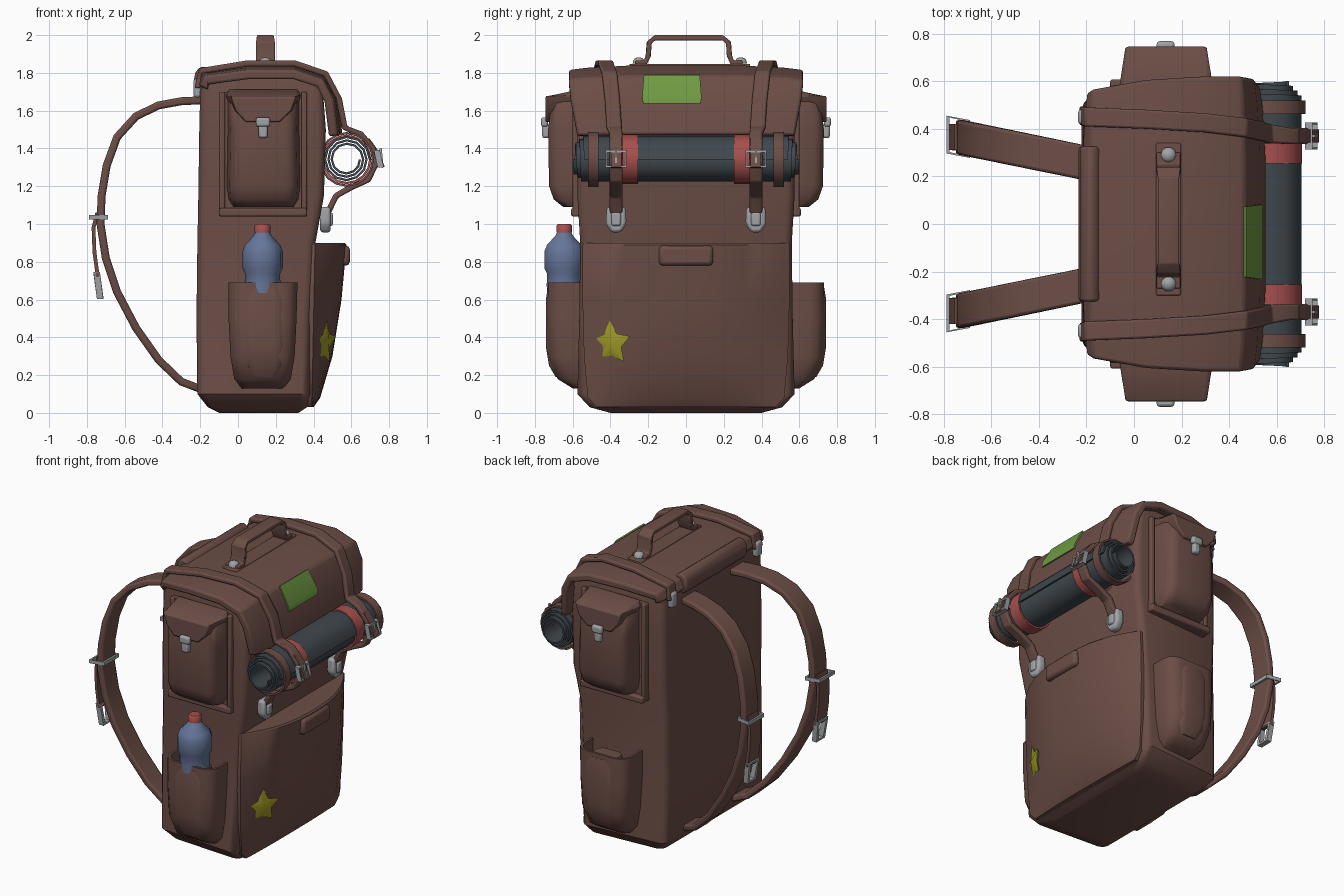
import bpy, bmesh
from math import sin, cos, pi, radians
from mathutils import Vector

if "Cube" in bpy.data.objects:
    bpy.data.objects.remove(bpy.data.objects["Cube"], do_unlink=True)


def material(name, rgb):
    m = bpy.data.materials.new(name)
    m.use_nodes = True
    m.diffuse_color = (*rgb, 1)
    m.node_tree.nodes["Principled BSDF"].inputs["Base Color"].default_value = (*rgb, 1)
    return m


BROWN = material("brown_canvas", (0.15, 0.075, 0.062))
SLATE = material("slate_mat", (0.05, 0.064, 0.074))
RED = material("red", (0.38, 0.08, 0.075))
GREEN = material("green_patch", (0.16, 0.32, 0.055))
YELLOW = material("yellow_star", (0.36, 0.33, 0.02))
BLUE = material("blue_bottle", (0.13, 0.18, 0.32))
METAL = material("grey_metal", (0.36, 0.37, 0.38))
built = []


def mesh(name, verts, faces, mat, bevel=0):
    bm = bmesh.new()
    vs = [bm.verts.new(v) for v in verts]
    for f in faces:
        bm.faces.new([vs[i] for i in f])
    bmesh.ops.recalc_face_normals(bm, faces=bm.faces)
    me = bpy.data.meshes.new(name)
    bm.to_mesh(me)
    bm.free()
    me.materials.append(mat)
    ob = bpy.data.objects.new(name, me)
    bpy.context.collection.objects.link(ob)
    if bevel:
        b = ob.modifiers.new("soft_edges", "BEVEL")
        b.width, b.segments = bevel, 2
    built.append(ob)


def loft(name, rings, mat, bevel=0, closed=False):
    n, k = len(rings[0]), len(rings)
    verts = [p for r in rings for p in r]
    faces = []
    for i in range(k if closed else k - 1):
        a, b = i * n, (i + 1) % k * n
        faces += [(a + j, a + (j + 1) % n, b + (j + 1) % n, b + j) for j in range(n)]
    if not closed:
        faces += [tuple(range(n)), tuple(range((k - 1) * n, k * n))]
    mesh(name, verts, faces, mat, bevel)


def rounded(z, x0, x1, y0, y1, r):
    """Rounded rectangle at height z."""
    pts = []
    for cx, cy, a0 in ((x1 - r, y1 - r, 0), (x0 + r, y1 - r, 90), (x0 + r, y0 + r, 180), (x1 - r, y0 + r, 270)):
        for a in (0, 30, 60, 90):
            t = radians(a0 + a)
            pts.append((cx + r * cos(t), cy + r * sin(t), z))
    return pts


def bowed(z, x1, h):
    """Pocket section at height z, bulging to x1 in the middle."""
    x0 = .39 + .02 * z
    front = [(x0 + (x1 - x0) * (1 - abs(i / 7) ** 2.5), h * i / 7, z) for i in range(-7, 8)]
    return front + [(.28, h, z), (.28, -h, z)]


def ribbon(name, path, width, thick, mat, axis=(0, 1, 0), bevel=0, closed=False, droop=0):
    """Band along a path; width is one half width or one per point; droop sinks its long edges."""
    P, w = [Vector(p) for p in path], Vector(axis)
    across = (1, .85, .5, -.5, -.85, -1) if droop else (1, -1)
    rings = []
    for i, p in enumerate(P):
        a = P[i - 1] if i or closed else p
        b = P[(i + 1) % len(P)] if i < len(P) - 1 or closed else p
        n = (b - a).cross(w).normalized()
        h = w * (width[i] if isinstance(width, list) else width)
        rows = [p + h * f - n * droop * f ** 4 for f in across]
        rings.append([q + n * thick / 2 for q in rows] + [q - n * thick / 2 for q in reversed(rows)])
    loft(name, rings, mat, bevel, closed)


def box(name, x0, x1, y0, y1, z0, z1, mat, bevel=0):
    rings = [[(x0, y0, z), (x1, y0, z), (x1, y1, z), (x0, y1, z)] for z in (z0, z1)]
    loft(name, rings, mat, bevel)


def prism(name, outline, place, a, b, mat, bevel=0):
    loft(name, [[place(u, v, d) for u, v in outline] for d in (a, b)], mat, bevel)


def lathe(name, x, y, profile, mat, n=14):
    rings = [[(x + r * cos(2 * pi * i / n), y + r * sin(2 * pi * i / n), z) for i in range(n)] for r, z in profile]
    loft(name, rings, mat)


def sleeve(name, r, y0, y1, mat, n=16):
    """Open tube around the bedroll."""
    rings = []
    for i in range(n):
        c, s = cos(2 * pi * i / n), sin(2 * pi * i / n)
        rings.append([(RX + q * c, y, RZ + q * s) for q, y in ((r, y0), (r, y1), (r - .012, y1), (r - .012, y0))])
    loft(name, rings, mat, closed=True)


# Main body, narrowing toward the back
body = [(0, -.1, .32, .4), (.03, -.16, .365, .51), (.1, -.215, .38, .575), (.5, -.22, .385, .565),
        (.9, -.215, .41, .56), (1.15, -.21, .455, .575), (1.5, -.205, .465, .575), (1.7, -.2, .45, .575), (1.79, -.18, .4, .56)]
loft("main_body", [[(x, y * (1 - .22 * max(0, .13 - x)), z) for x, y, z in rounded(z, a, b, -h, h, .045)]
                   for z, a, b, h in body], BROWN)

# Lid wrapping over the top and front
lid = [(-.2, 1.73), (-.175, 1.785), (.05, 1.815), (.3, 1.815), (.45, 1.765), (.505, 1.66), (.53, 1.47)]
ribbon("lid", [(x, 0, z) for x, z in lid], [.55, .565, .605, .62, .62, .61, .575], .05, BROWN, bevel=.012, droop=.025)
ribbon("green_patch", [(.466, -.075, 1.787), (.534, -.075, 1.669), (.538, -.075, 1.638)], [.148, .157, .152], .009, GREEN)
loft("back_pad", [[(-.183 + .05 * cos(t * pi / 6), y, 1.765 + .07 * sin(t * pi / 6)) for t in range(12)]
                  for y in (-.325, .325)], BROWN, .012)

# Front pocket with pull tab and star
pocket = [(.03, .4, .47), (.08, .435, .52), (.3, .5, .54), (.6, .548, .548), (.89, .575, .548), (.9, .565, .54)]
loft("front_pocket", [bowed(*p) for p in pocket], BROWN)
box("pocket_tab", .54, .592, -.143, .143, .78, .885, BROWN, .02)
n = Vector((cos(.48), -sin(.48), -.12)).normalized()
u = Vector((sin(.48), cos(.48), 0))
v = n.cross(u)
center = Vector((.447, -.39, .37))
rim = []
for i in range(10):
    r, t = (.064 if i % 2 else .122), pi / 2 + i * pi / 5
    rim.append(center + n * .016 + u * r * cos(t) + v * r * sin(t))
mesh("star_badge", rim + [center + n * .038, center - n * .03],
     [(i, (i + 1) % 10, c) for i in range(10) for c in (10, 11)], YELLOW)

# Carry handle on the lid
HX = .145
grip = [(-.27, 1.85), (-.215, 1.855), (-.2, 1.89), (-.195, 1.96), (-.165, 1.986), (.195, 1.986),
        (.225, 1.96), (.23, 1.89), (.245, 1.855), (.3, 1.85)]
ribbon("carry_handle", [(HX, y, z) for y, z in grip], [.05] * 4 + [.045] * 2 + [.05] * 4, .028, BROWN, (1, 0, 0), .006)
box("handle_base", HX - .052, HX + .052, -.3, .34, 1.82, 1.848, BROWN, .006)
for y in (-.25, .29):
    lathe("handle_rivet", HX, y, [(.034, 1.85), (.032, 1.865), (.02, 1.878), (.005, 1.882)], METAL, 10)

# Bedroll: spiral sheet with inner turns pushed outward
RX, RZ = .575, 1.342
turns = []
for i in range(37):
    t = i / 36
    a, r, y = i * pi / 6, .129 - .053 * t, .54 + .06 * t
    turns.append([(RX + q * cos(a), e, RZ + q * sin(a)) for q, e in ((r, -y), (r, y), (r - .012, y), (r - .012, -y))])
loft("bedroll", turns, SLATE)

# Paired parts on both sides
for s, side in ((1, "left"), (-1, "right")):
    # Bedroll bands
    sleeve(side + "_red_band", .131, s * .255, s * .338, RED)
    sleeve(side + "_bedroll_strap", .145, s * .462, s * .52, BROWN)

    # Lower side pocket, open at the top
    low = [(.13, .02, .24, .6, .05), (.18, -.02, .28, .68, .07), (.3, -.04, .3, .73, .08), (.5, -.05, .31, .735, .08),
           (.69, -.05, .315, .73, .08), (.69, -.035, .3, .715, .07), (.6, -.035, .3, .715, .07)]
    loft(side + "_lower_pocket", [[(x, s * y, z) for x, y, z in rounded(z, a, b, .45, o, r)]
                                  for z, a, b, o, r in low], BROWN)
    bulge = [(.19, .06, .22, .69), (.25, .04, .24, .725), (.35, .03, .25, .742), (.6, .03, .25, .742), (.66, .05, .23, .732)]
    loft(side + "_pocket_panel", [[(x, s * y, z) for x, y, z in rounded(z, a, b, .58, o, .045)]
                                  for z, a, b, o in bulge], BROWN)

    # Upper side pocket with frame, flap and clasp
    def taper(x, y, z):
        """Narrow the pocket as it stands out from the body."""
        return (.135 + (x - .135) * (1.04 - .8 * (y - .55)), s * y, z)

    box(side + "_pocket_panel_back", -.09, .36, s * .5, s * .575, 1.05, 1.7, BROWN)
    box(side + "_frame_bottom", -.1, .365, s * .5, s * .608, 1.04, 1.085, BROWN, .01)
    for nm, a, b, o in (("rear", -.1, -.07, .585), ("front", .335, .365, .6)):
        box(side + "_frame_" + nm, a, b, s * .5, s * o, 1.04, 1.7, BROWN, .008)
    up = [(1.09, -.02, .29, .65), (1.13, -.045, .315, .7), (1.2, -.055, .325, .725), (1.5, -.05, .32, .73),
          (1.64, -.05, .32, .715), (1.68, -.04, .31, .64)]
    loft(side + "_upper_pocket", [[taper(*p) for p in rounded(z, a, b, .5, o, .055)] for z, a, b, o in up], BROWN)
    flap = [(-.06, 1.68), (-.03, 1.6), (.03, 1.54), (.23, 1.54), (.3, 1.6), (.33, 1.68), (.31, 1.715), (-.04, 1.715)]
    prism(side + "_pocket_flap", flap, lambda a, b, d: taper(a, d, b - .045 * (b > 1.7 and d > .7)), .56, .745, BROWN, .014)
    box(side + "_flap_clasp_top", .095, .17, s * .73, s * .768, 1.515, 1.565, METAL, .012)
    box(side + "_flap_clasp_tip", .108, .157, s * .72, s * .762, 1.455, 1.525, METAL, .012)

    # Lid strap running over the bedroll down to its clasp
    over = [(-.215, .455, 1.72), (-.2, .45, 1.81), (.05, .44, 1.85), (.3, .425, 1.85), (.465, .405, 1.795),
            (.535, .39, 1.66), (.565, .38, 1.51), (.65, .37, 1.475), (.715, .37, 1.4), (.73, .37, 1.32),
            (.69, .37, 1.235), (.6, .37, 1.195), (.52, .37, 1.15), (.475, .37, 1.06)]
    ribbon(side + "_lid_strap", [(x, s * y, z) for x, y, z in over], [.04] * 7 + [.034] * 7, .032, BROWN, bevel=.009)
    ribbon(side + "_strap_tail", [(.69, s * .37, 1.45), (.74, s * .37, 1.38), (.77, s * .37, 1.3)], .028, .014, BROWN)
    frame = [(.735, .318, 1.385), (.755, .318, 1.305), (.755, .422, 1.305), (.735, .422, 1.385)]
    ribbon(side + "_strap_buckle", [(x, s * y, z) for x, y, z in frame], .016, .014, METAL, (1, 0, 0), closed=True)
    ribbon(side + "_buckle_pin", [(.755, s * .37, 1.4), (.765, s * .37, 1.3)], .006, .012, METAL)
    hexa = [(-.05, 1.09), (.05, 1.09), (.055, 1.0), (.025, .955), (-.025, .955), (-.055, 1.0)]
    prism(side + "_front_clasp", hexa, lambda a, b, d: (d, s * .37 + a, b), .435, .49, METAL, .015)
    box(side + "_clasp_button", .47, .502, s * .37 - .025, s * .37 + .025, .99, 1.06, METAL, .01)
    box(side + "_rear_clip", -.235, -.195, s * .45 - .03, s * .45 + .03, 1.67, 1.77, METAL, .012)

    # Shoulder strap with adjuster and hanging tail, splaying outward with depth
    def splay(x):
        return s * (.215 - .205 * x)

    loop = [(-.19, 1.655), (-.3, 1.65), (-.42, 1.628), (-.54, 1.57), (-.64, 1.46), (-.695, 1.31), (-.722, 1.15),
            (-.728, 1.0), (-.7, .82), (-.64, .64), (-.54, .45), (-.42, .28), (-.3, .165), (-.18, .12)]
    ribbon(side + "_shoulder_strap", [(x, splay(x), z) for x, z in loop], .073, .042, BROWN, bevel=.012)
    tail = [(-.745, 1.06), (-.765, .98), (-.76, .85), (-.742, .72)]
    ribbon(side + "_shoulder_tail", [(x, s * .365, z) for x, z in tail], .055, .02, BROWN)
    ring = [(-.782, -.076), (-.782, .076), (-.695, .076), (-.695, -.076)]
    ribbon(side + "_adjuster_ring", [(x, splay(x) + y, 1.035) for x, y in ring], .012, .014, METAL, (0, 0, 1), closed=True)
    hook = [(-.748, -.045, .74), (-.73, -.035, .61), (-.73, .035, .61), (-.748, .045, .74)]
    ribbon(side + "_tail_buckle", [(x, s * .365 + y, z) for x, y, z in hook], .017, .024, METAL, (1, 0, 0), closed=True)

# Water bottle in the right pocket
lathe("bottle", .13, -.645, [(.085, .4), (.095, .68), (.092, .735), (.107, .765), (.107, .855), (.093, .89),
                             (.05, .935), (.035, .96)], BLUE)
lathe("bottle_cap", .13, -.645, [(.042, .955), (.042, .99), (.034, 1.0)], RED)

# Smooth shading with crisp edges
bpy.ops.object.select_all(action="DESELECT")
for ob in built:
    ob.select_set(True)
bpy.context.view_layer.objects.active = built[0]
bpy.ops.object.shade_smooth_by_angle(angle=radians(40))
